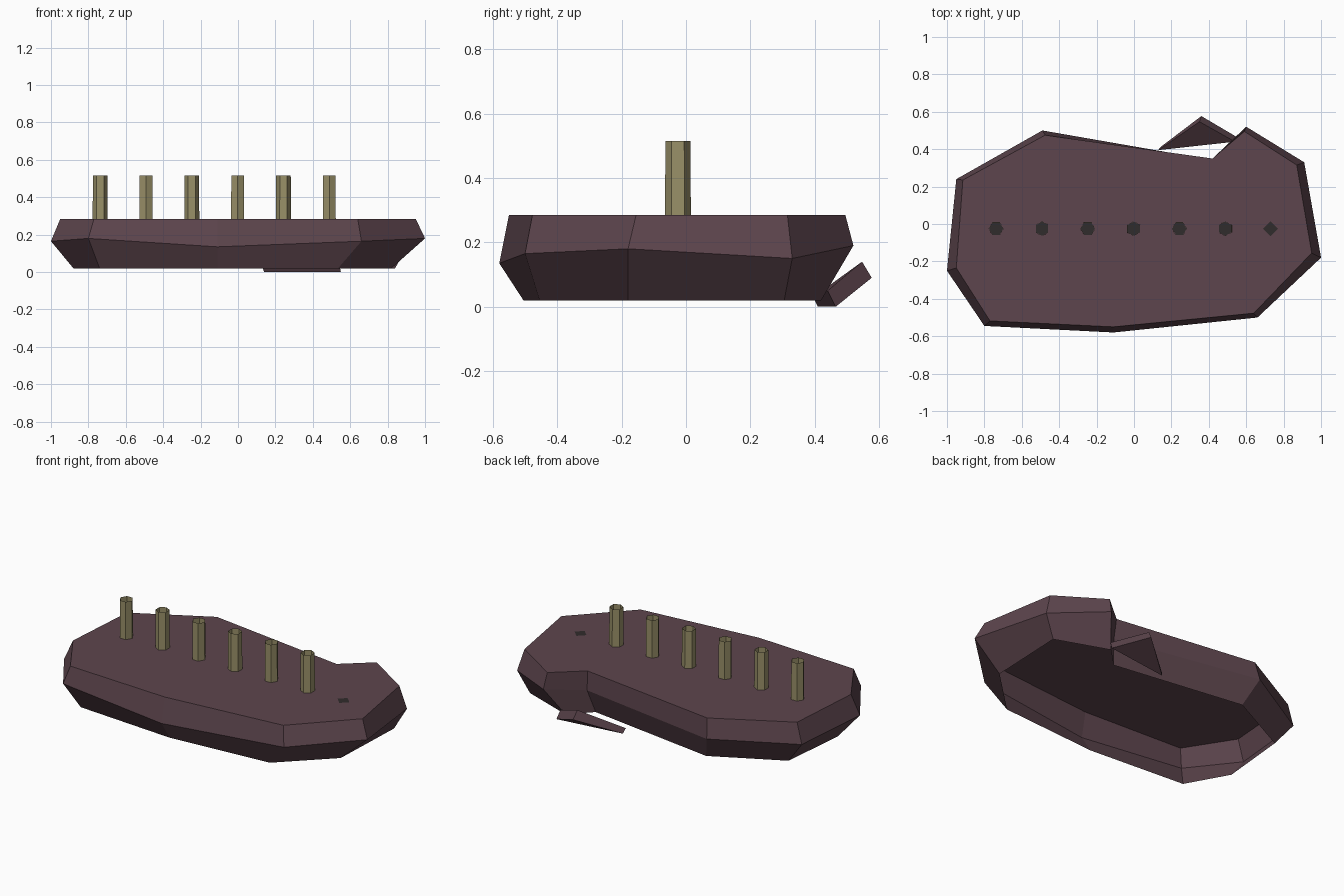
import bpy, math

if "Cube" in bpy.data.objects:
    bpy.data.objects.remove(bpy.data.objects["Cube"])


def material(name, color):
    m = bpy.data.materials.new(name)
    m.diffuse_color = (*color, 1)
    m.use_nodes = True
    m.node_tree.nodes["Principled BSDF"].inputs["Base Color"].default_value = m.diffuse_color
    return m


def add_mesh(name, verts, faces, mat):
    me = bpy.data.meshes.new(name)
    me.from_pydata(verts, [], faces)
    me.materials.append(mat)
    ob = bpy.data.objects.new(name, me)
    bpy.context.collection.objects.link(ob)
    return ob


def bands(n, levels):
    """Quads joining stacked rings of n points, bottom ring first."""
    return [(r * n + i, r * n + (i + 1) % n, (r + 1) * n + (i + 1) % n, (r + 1) * n + i)
            for r in range(levels - 1) for i in range(n)]


stone = material("stone", (0.11, 0.06, 0.075))
wax = material("wax", (0.32, 0.28, 0.14))
dark = material("dark", (0.03, 0.025, 0.025))

# Broken stone slab: three outlines, counter-clockwise, open underneath
lower = [(-.88, -.21), (-.74, -.46), (-.11, -.505), (.535, -.455), (.82, -.18),
         (.84, .305), (.52, .42), (.40, .30), (-.43, .42), (-.84, .21)]
middle = [(-1.0, -.25, .165), (-.80, -.545, .18), (-.11, -.58, .135), (.66, -.50, .165),
          (1.0, -.18, .18), (.91, .33, .15), (.60, .52, .19), (.43, .34, .16),
          (-.49, .50, .17), (-.95, .24, .16)]
upper = [(-.95, -.235), (-.77, -.518), (-.11, -.55), (.64, -.477), (.95, -.155),
         (.87, .315), (.59, .495), (.42, .35), (-.475, .475), (-.915, .235)]
n = len(upper)
verts = [(x, y, .02) for x, y in lower] + middle + [(x, y, .285) for x, y in upper]
add_mesh("stone_slab", verts, bands(n, 3) + [tuple(range(2 * n, 3 * n))], stone)

# Broken-off chip leaning behind the slab
chip = [(.14, .41, 0), (.55, .465, 0), (.36, .577, .09),
        (.13, .395, .03), (.54, .44, .05), (.35, .547, .14)]
add_mesh("stone_chip", chip, bands(3, 2) + [(2, 1, 0), (3, 4, 5)], stone)


def ring(cx, z, r, sides, turn):
    return [(cx + r * math.cos(turn + i * math.tau / sides),
             -.025 + r * math.sin(turn + i * math.tau / sides), z) for i in range(sides)]


# Six hollow hexagonal candles with dark socket floors
for k in range(6):
    x = -.737 + .245 * k
    turn = math.radians(30) * (k % 2)
    add_mesh(f"candle_{k + 1}", ring(x, .285, .040, 6, turn) + ring(x, .515, .039, 6, turn),
             bands(6, 2), wax)
    add_mesh(f"socket_{k + 1}", ring(x, .288, .038, 6, turn), [tuple(range(6))], dark)

# Empty diamond-shaped socket at the right end
add_mesh("empty_socket", ring(.73, .288, .04, 4, 0), [(0, 1, 2, 3)], dark)
